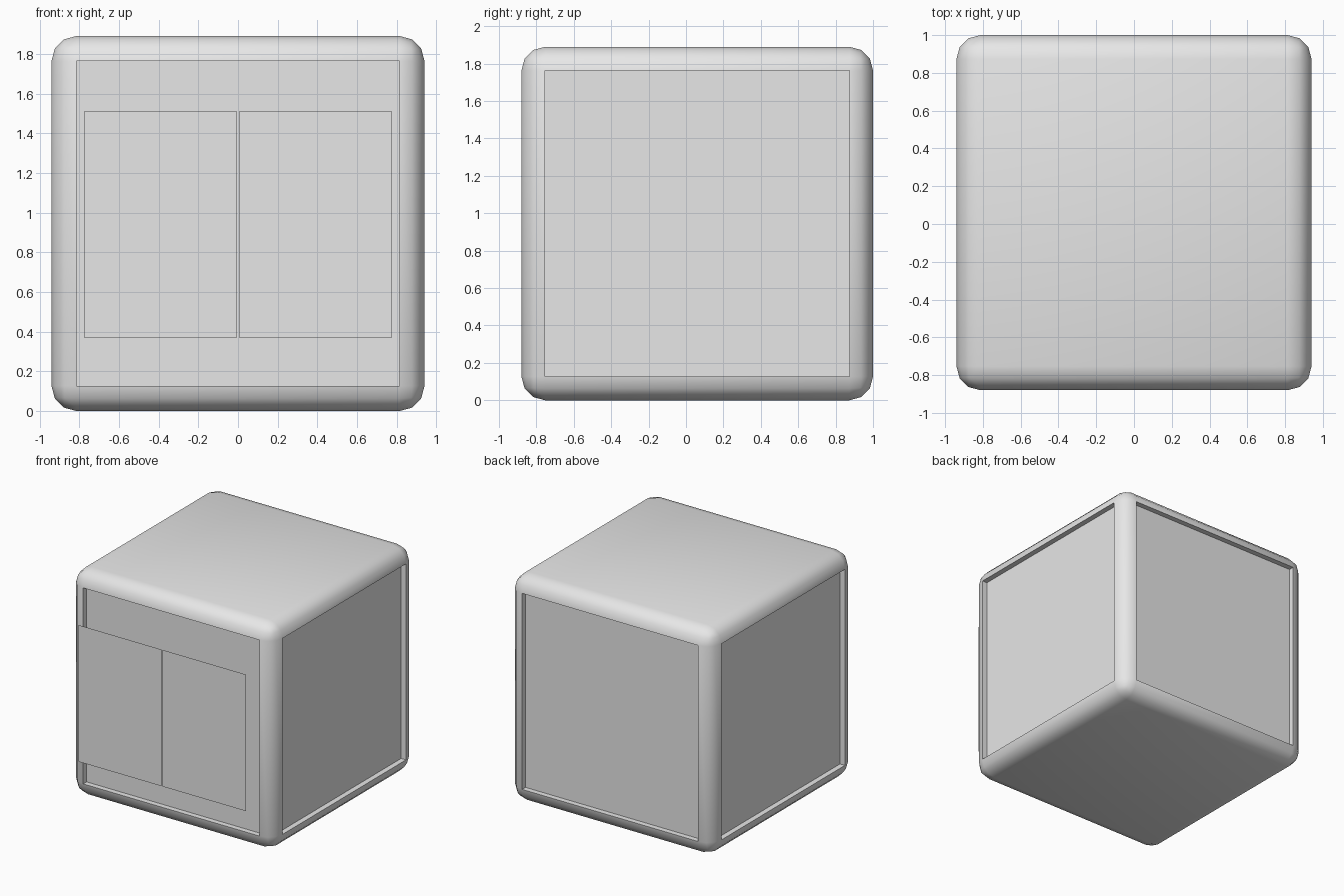
import bpy, bmesh, math
from mathutils import Matrix, Vector

if "Cube" in bpy.data.objects:
    bpy.data.objects.remove(bpy.data.objects["Cube"])

grey = bpy.data.materials.new("light_grey")
grey.diffuse_color = (0.8, 0.8, 0.8, 1)
grey.use_nodes = True
grey.node_tree.nodes["Principled BSDF"].inputs["Base Color"].default_value = grey.diffuse_color


def make_object(name, bm):
    mesh = bpy.data.meshes.new(name)
    bm.to_mesh(mesh)
    bm.free()
    mesh.materials.append(grey)
    obj = bpy.data.objects.new(name, mesh)
    bpy.context.collection.objects.link(obj)
    return obj


# Cabinet body: rounded cube with a sunken panel on each of the four sides
bm = bmesh.new()
bmesh.ops.create_cube(bm, size=1, matrix=Matrix.Translation((0, 0.06, 0.945))
                      @ Matrix.Diagonal((1.88, 1.88, 1.89, 1)))
bmesh.ops.bevel(bm, geom=bm.edges[:], offset=0.127, offset_type='OFFSET',
                segments=3, profile=0.5, affect='EDGES')
bm.normal_update()
sides = [f for f in bm.faces if f.calc_area() > 1 and abs(f.normal.z) < 0.1]
for face in sides:
    inward = face.normal * -0.045
    panel = bmesh.ops.extrude_discrete_faces(bm, faces=[face])["faces"][0]
    bmesh.ops.translate(bm, verts=panel.verts[:], vec=inward)
bmesh.ops.recalc_face_normals(bm, faces=bm.faces[:])
body = make_object("cabinet_body", bm)
bpy.context.view_layer.objects.active = body
body.select_set(True)
bpy.ops.object.shade_smooth_by_angle(angle=math.radians(40))
body.select_set(False)

# Two thin door sheets standing off the front
for name, x0, x1 in (("left_door", -0.775, -0.005), ("right_door", 0.005, 0.775)):
    bm = bmesh.new()
    corners = ((x0, 0.37), (x1, 0.37), (x1, 1.51), (x0, 1.51))
    bm.faces.new([bm.verts.new(Vector((x, -1.0, z))) for x, z in corners])
    make_object(name, bm)
